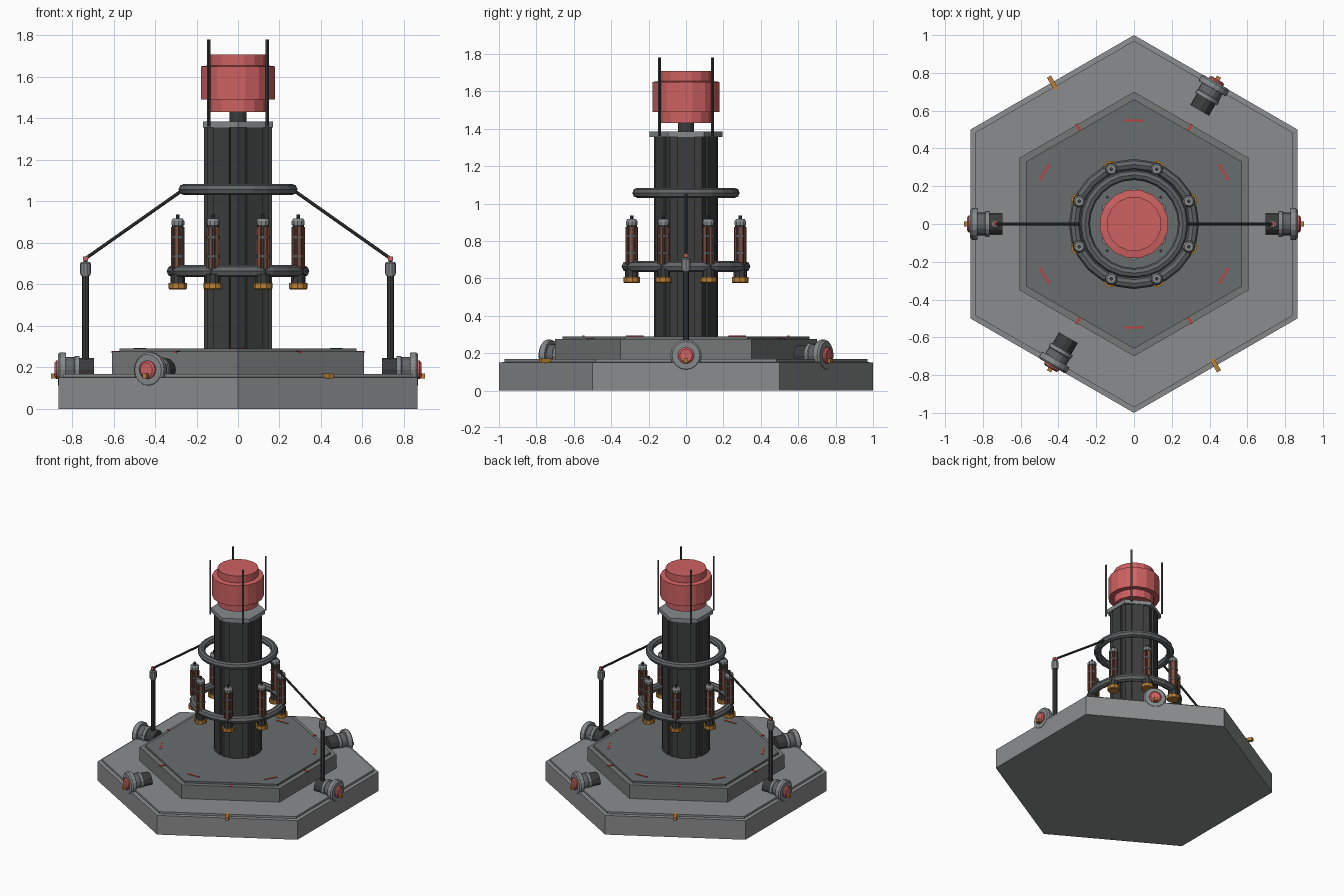
import bpy, bmesh
from math import pi, sin, cos, radians
from mathutils import Matrix, Vector

if "Cube" in bpy.data.objects:
    bpy.data.objects.remove(bpy.data.objects["Cube"])


def material(name, r, g, b):
    m = bpy.data.materials.new(name)
    m.diffuse_color = (r, g, b, 1)
    m.use_nodes = True
    m.node_tree.nodes["Principled BSDF"].inputs["Base Color"].default_value = m.diffuse_color
    return m


STONE = material("base grey", 0.26, 0.265, 0.27)
TIER = material("tier grey", 0.18, 0.185, 0.185)
DECK = material("deck slate", 0.14, 0.155, 0.155)
DARK = material("dark metal", 0.045, 0.046, 0.046)
STEEL = material("steel", 0.24, 0.255, 0.26)
RINGM = material("ring grey", 0.12, 0.13, 0.135)
RED = material("lamp red", 0.62, 0.12, 0.12)
MARK = material("marking red", 0.5, 0.05, 0.05)
GOLD = material("gold", 0.5, 0.22, 0.035)
COPPER = material("copper", 0.22, 0.08, 0.05)


def finish(name, bm, mat, matrix):
    bm.transform(matrix)
    bmesh.ops.recalc_face_normals(bm, faces=bm.faces)
    mesh = bpy.data.meshes.new(name)
    bm.to_mesh(mesh)
    bm.free()
    mesh.materials.append(mat)
    ob = bpy.data.objects.new(name, mesh)
    bpy.context.collection.objects.link(ob)
    return ob


def lathe(name, profile, sides, mat, matrix=Matrix(), rot=0.0, closed=False):
    """Spin (radius, height) points about z; closed joins the profile into a ring."""
    bm = bmesh.new()
    loops = [[bm.verts.new((r * cos(rot + 2 * pi * i / sides),
                            r * sin(rot + 2 * pi * i / sides), z))
              for i in range(sides)] for r, z in profile]
    pairs = list(zip(loops, loops[1:]))
    if closed:
        pairs.append((loops[-1], loops[0]))
    else:
        bm.faces.new(loops[0])
        bm.faces.new(loops[-1])
    for a, b in pairs:
        for i in range(sides):
            j = (i + 1) % sides
            bm.faces.new((a[i], a[j], b[j], b[i]))
    return finish(name, bm, mat, matrix)


def box(name, size, centre, mat, matrix=Matrix()):
    bm = bmesh.new()
    bmesh.ops.create_cube(bm, size=1)
    bm.transform(Matrix.Translation(centre) @ Matrix.Diagonal((*size, 1)))
    return finish(name, bm, mat, matrix)


def rod(name, a, b, r, mat, sides=8):
    a, b = Vector(a), Vector(b)
    m = Matrix.Translation(a) @ (b - a).to_track_quat('Z', 'Y').to_matrix().to_4x4()
    return lathe(name, [(r, 0), (r, (b - a).length)], sides, mat, m)


def turn(deg):
    return Matrix.Rotation(radians(deg), 4, 'Z')


HEX = pi / 6

# stepped hexagonal platform
lathe("base", [(1, 0), (1, .15), (.97, .152), (.97, .168)], 6, STONE, rot=HEX)
lathe("tier", [(.7, .165), (.7, .275)], 6, TIER, rot=HEX)
lathe("deck", [(.66, .27), (.66, .29)], 6, DECK, rot=HEX)

# deck markings and edge tabs
for k in range(6):
    box("corner_mark", (.012, .1, .006), (.548, 0, .291), MARK, turn(30 + 60 * k))
    box("tier_mark", (.045, .014, .01), (.588, 0, .274), MARK, turn(60 * k))
    box("edge_tab", (.075, .024, .024), (.863, 0, .159), GOLD, turn(60 * k))

# column with raised panels, cap and neck
lathe("column", [(.172, .285), (.172, 1.36)], 6, DARK, rot=HEX)
for k in range(6):
    box("column_panel", (.02, .09, 1.07), (.153, 0, .823), DARK, turn(60 * k))
lathe("column_cap", [(.194, 1.355), (.194, 1.385)], 6, STEEL, rot=HEX)
lathe("neck", [(.042, 1.38), (.042, 1.5)], 12, DARK)

# beacon head and aerials
lathe("beacon", [(.145, 1.43), (.145, 1.49), (.183, 1.49), (.183, 1.65),
                 (.145, 1.655), (.145, 1.708)], 16, RED, rot=pi / 16)
for k in range(4):
    box("aerial", (.012, .012, .42), (.2, 0, 1.57), DARK, turn(45 + 90 * k))


# bevelled rings round the column
def ring(name, R, z, r):
    prof = [(R + r * cos(pi * i / 4), z + r * sin(pi * i / 4)) for i in range(8)]
    lathe(name, prof, 24, RINGM, closed=True)


ring("upper_ring", .26, 1.057, .027)
ring("lower_ring", .315, .663, .029)

# eight canisters hung on the lower ring
for k in range(8):
    m = turn(22.5 + 45 * k) @ Matrix.Translation((.314, 0, 0))
    lathe("canister_foot", [(.04, .575), (.046, .58), (.046, .607)], 10, GOLD, m)
    lathe("canister_collar", [(.036, .605), (.036, .65)], 10, DARK, m)
    lathe("canister_core", [(.028, .64), (.028, .89)], 10, DARK, m)
    for j in range(6):
        box("canister_coil", (.01, .017, .2), (.027, 0, .775), COPPER, m @ turn(60 * j))
    for z in (.73, .82):
        lathe("canister_band", [(.034, z), (.034, z + .012)], 10, RINGM, m)
    lathe("canister_cap", [(.032, .885), (.032, .905), (.024, .917)], 10, STEEL, m)
    lathe("canister_tip", [(.009, .91), (.009, .936)], 8, DARK, m)

# four side lamps lying on the base, pointing outward
for a in (0, 60, 180, 240):
    m = turn(a) @ Matrix.Translation((0, 0, .188)) @ Matrix.Rotation(pi / 2, 4, 'Y')
    lathe("lamp_housing", [(.056, .695), (.056, .79)], 12, DARK, m)
    lathe("lamp_body", [(.066, .765), (.066, .785), (.06, .79), (.06, .835)], 16, STEEL, m)
    lathe("lamp_sleeve", [(.062, .79), (.062, .83)], 16, RINGM, m)
    lathe("lamp_flange", [(.08, .828), (.084, .834), (.084, .858), (.074, .868)], 16, STEEL, m)
    lathe("lamp_lens", [(.044, .86), (.044, .876), (.034, .884)], 16, RED, m)

# two side posts with cables up to the ring
for s in (-1, 1):
    x = .735 * s
    m = Matrix.Translation((x, 0, 0))
    lathe("post", [(.017, .165), (.017, .65)], 8, DARK, m)
    lathe("post_cap", [(.021, .64), (.026, .655), (.026, .7), (.02, .708)], 10, STEEL, m)
    lathe("post_stem", [(.01, .7), (.01, .72)], 8, DARK, m)
    box("post_tip", (.024, .024, .018), (x, 0, .724), RED)
    rod("cable", (x, 0, .724), (.275 * s, 0, 1.048), .008, DARK)
